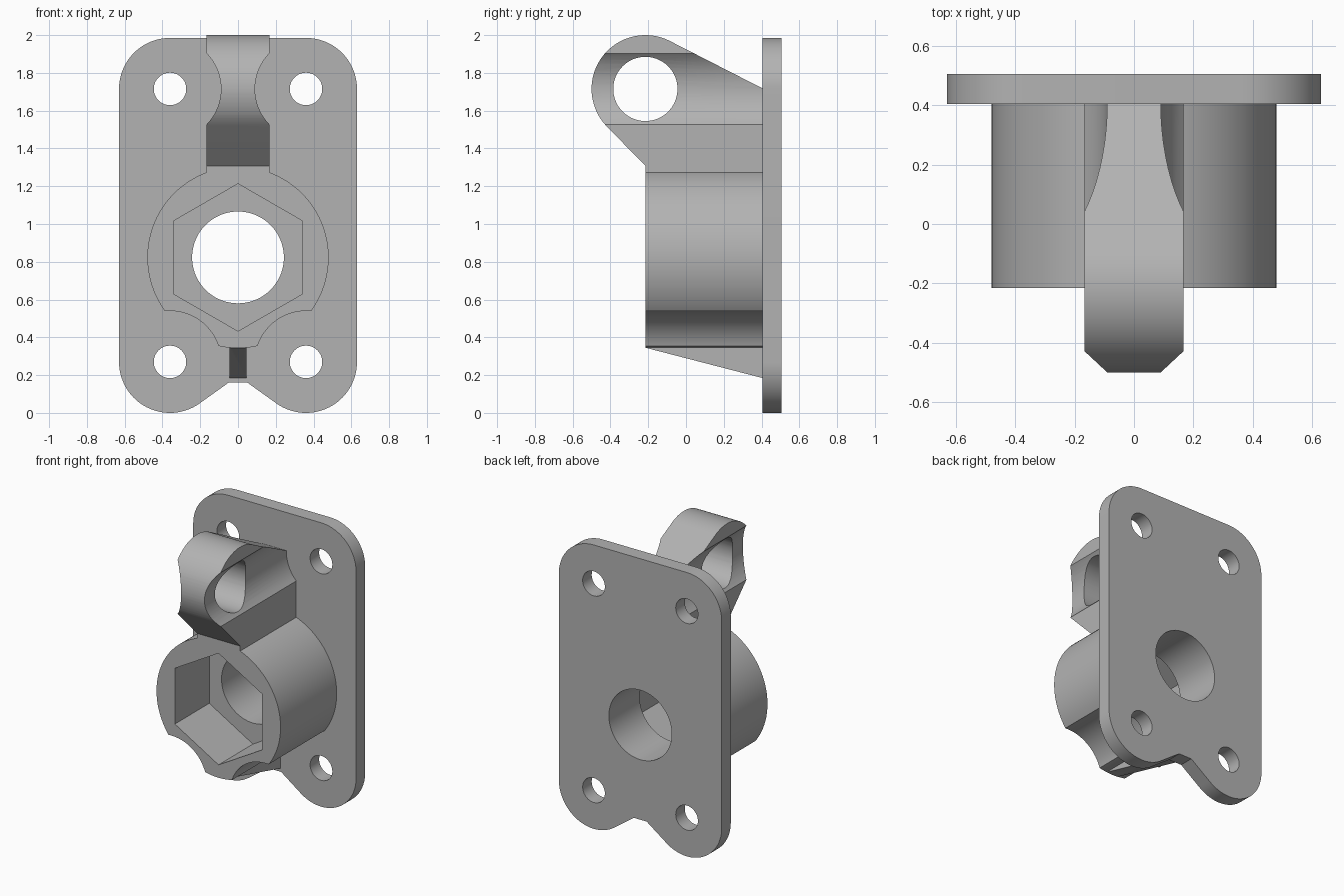
import bpy
import bmesh
from math import sin, cos, radians, acos, atan2, hypot, degrees

cube = bpy.data.objects.get("Cube")
if cube:
    bpy.data.objects.remove(cube, do_unlink=True)

gray = bpy.data.materials.new("plain gray")
gray.use_nodes = True
COLOR = (0.45, 0.45, 0.45, 1)
gray.diffuse_color = COLOR
gray.node_tree.nodes["Principled BSDF"].inputs["Base Color"].default_value = COLOR

# Main dimensions
PLATE_FRONT, PLATE_BACK = 0.405, 0.505
FRONT = -0.215                  # front face of the boss
EMBED = 0.45                    # parts run into the plate to here
BOSS_Z = 0.823
SCREW_X, SCREW_LOW, SCREW_HIGH = 0.36, 0.27, 1.715
CORNER = 0.27
EYE_Y, EYE_Z, EYE_R = -0.215, 1.715, 0.285


def arc(cx, cz, r, start, end, n):
    """Points along an arc, angles in degrees."""
    steps = [radians(start + (end - start) * i / n) for i in range(n + 1)]
    return [(cx + r * cos(a), cz + r * sin(a)) for a in steps]


def circle(cx, cz, r, n=72, start=0):
    return arc(cx, cz, r, start, start + 360, n)[:-1]


def prism(name, profile, low, high, axis="Y"):
    """Extrude a profile along Y (points are x, z) or X (points are y, z)."""
    place = (lambda p, d: (p[0], d, p[1])) if axis == "Y" else (lambda p, d: (d, p[0], p[1]))
    bm = bmesh.new()
    a = [bm.verts.new(place(p, low)) for p in profile]
    b = [bm.verts.new(place(p, high)) for p in profile]
    bm.faces.new(a)
    bm.faces.new(b[::-1])
    n = len(profile)
    for i in range(n):
        j = (i + 1) % n
        bm.faces.new((a[i], b[i], b[j], a[j]))
    bmesh.ops.recalc_face_normals(bm, faces=bm.faces)
    mesh = bpy.data.meshes.new(name)
    bm.to_mesh(mesh)
    bm.free()
    mesh.materials.append(gray)
    obj = bpy.data.objects.new(name, mesh)
    bpy.context.collection.objects.link(obj)
    return obj


def combine(target, other, operation):
    """Apply a boolean and remove the second object."""
    mod = target.modifiers.new("Boolean", "BOOLEAN")
    mod.operation = operation
    mod.solver = "EXACT"
    mod.object = other
    bpy.context.view_layer.objects.active = target
    bpy.ops.object.modifier_apply(modifier=mod.name)
    bpy.data.objects.remove(other, do_unlink=True)


# Round boss
bracket = prism("mounting_bracket", circle(0, BOSS_Z, 0.48, 96), FRONT, EMBED)

# Eye arm: round nose, sloped top running to the plate, angled underside
reach_y, reach_z = PLATE_FRONT - EYE_Y, 1.72 - EYE_Z
top_angle = degrees(atan2(reach_z, reach_y) + acos(EYE_R / hypot(reach_y, reach_z)))
arm_profile = arc(EYE_Y, EYE_Z, EYE_R, top_angle, 225, 40)
arm_profile += [(FRONT, 1.308), (FRONT, 1.2), (EMBED, 1.2), (EMBED, 1.695)]
combine(bracket, prism("eye_arm", arm_profile, -0.167, 0.167, "X"), "UNION")

# Screw clearance scoops beside the arm and under the boss
for side in (-1, 1):
    x = side * SCREW_X
    for z in (SCREW_LOW, SCREW_HIGH):
        combine(bracket, prism("scoop", circle(x, z, CORNER), -1, 1), "DIFFERENCE")
    outer = side * 0.7
    relief = [(x, 0), (outer, 0), (outer, SCREW_LOW + CORNER), (x, SCREW_LOW + CORNER)]
    combine(bracket, prism("relief", relief, -1, 1), "DIFFERENCE")

# Tapered rib under the boss
rib_profile = [(FRONT, 0.345), (EMBED, 0.173), (EMBED, 0.4), (FRONT, 0.4)]
combine(bracket, prism("lower_rib", rib_profile, -0.046, 0.046, "X"), "UNION")

# Back plate with rounded corners and a notch in the bottom edge
notch_x, notch_z = 0.05, 0.16
dx, dz = notch_x - SCREW_X, notch_z - SCREW_LOW
tangent = degrees(atan2(dz, dx) - 0 + acos(CORNER / hypot(dx, dz))) + 360
half = [(notch_x, notch_z)]
half += arc(SCREW_X, SCREW_LOW, CORNER, tangent, 360, 28)
half += arc(SCREW_X, SCREW_HIGH, CORNER, 0, 90, 20)
outline = half + [(-x, z) for x, z in reversed(half)]
combine(bracket, prism("plate", outline, PLATE_FRONT, PLATE_BACK), "UNION")

# Bore, hexagonal nut pocket, screw holes and arm eye
combine(bracket, prism("bore", circle(0, BOSS_Z, 0.243), -1, 1), "DIFFERENCE")
combine(bracket, prism("nut_pocket", circle(0, BOSS_Z, 0.39, 6, 90), -1, 0.165), "DIFFERENCE")
for x in (-SCREW_X, SCREW_X):
    for z in (SCREW_LOW, SCREW_HIGH):
        combine(bracket, prism("screw_hole", circle(x, z, 0.086, 48), -1, 1), "DIFFERENCE")
combine(bracket, prism("eye_hole", circle(EYE_Y, EYE_Z, 0.17), -1, 1, "X"), "DIFFERENCE")

# Smooth the round walls, keep edges sharp
bpy.ops.object.select_all(action="DESELECT")
bracket.select_set(True)
bpy.context.view_layer.objects.active = bracket
bpy.ops.object.shade_smooth_by_angle(angle=radians(20))
